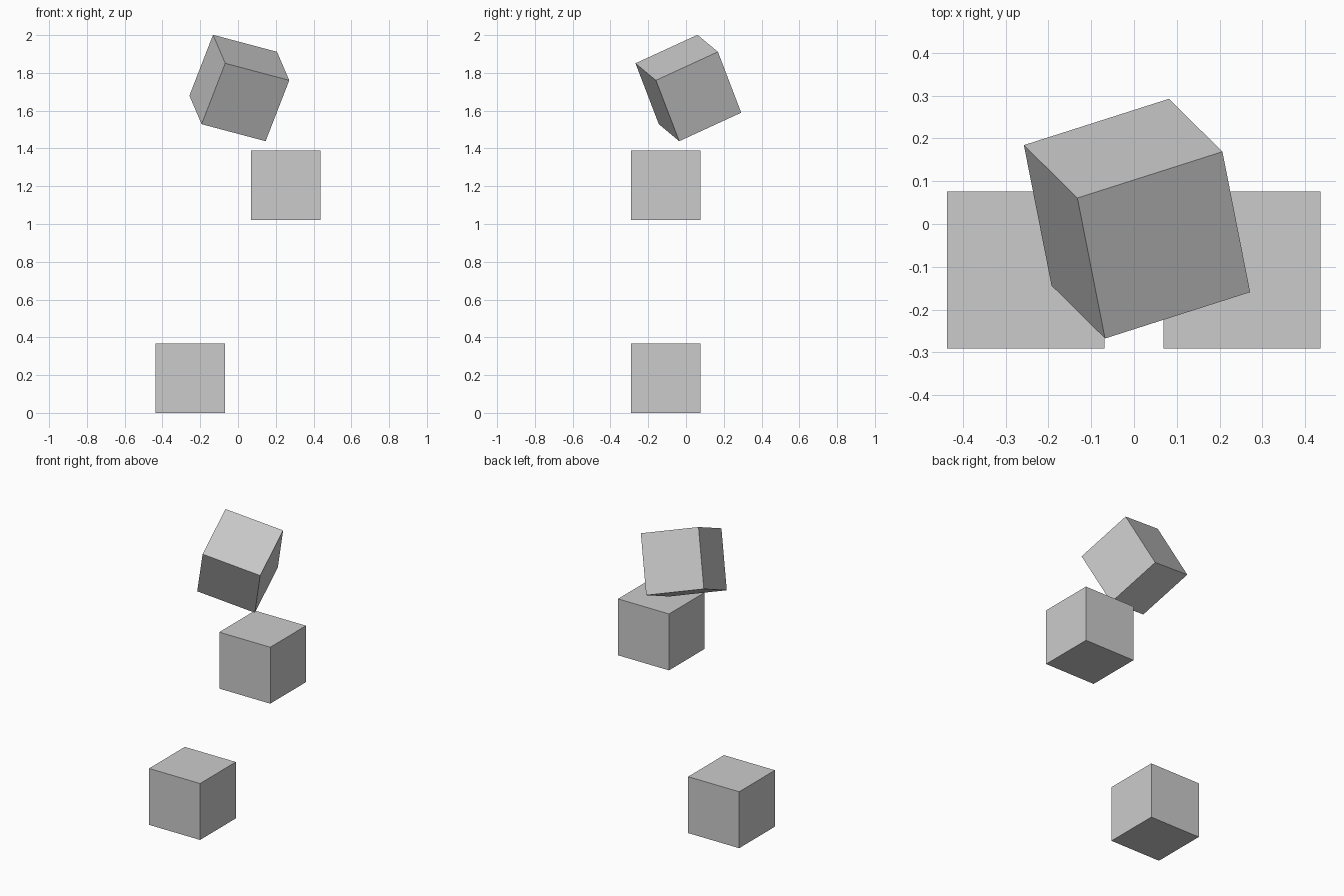
import bpy
from math import radians

if "Cube" in bpy.data.objects:
    bpy.data.objects.remove(bpy.data.objects["Cube"])

SIDE = 0.367


def cube(name, centre, tilt=(0, 0, 0)):
    bpy.ops.mesh.primitive_cube_add(
        size=SIDE, location=centre, rotation=[radians(a) for a in tilt])
    bpy.context.object.name = name


# Two upright cubes, offset left and right
cube("lower_cube", (-0.253, -0.107, SIDE / 2))
cube("middle_cube", (0.252, -0.107, 1.205))

# Tumbling cube at the top
cube("upper_tilted_cube", (0.007, 0.0125, 1.72), (25.1, 14.2, 17.7))
